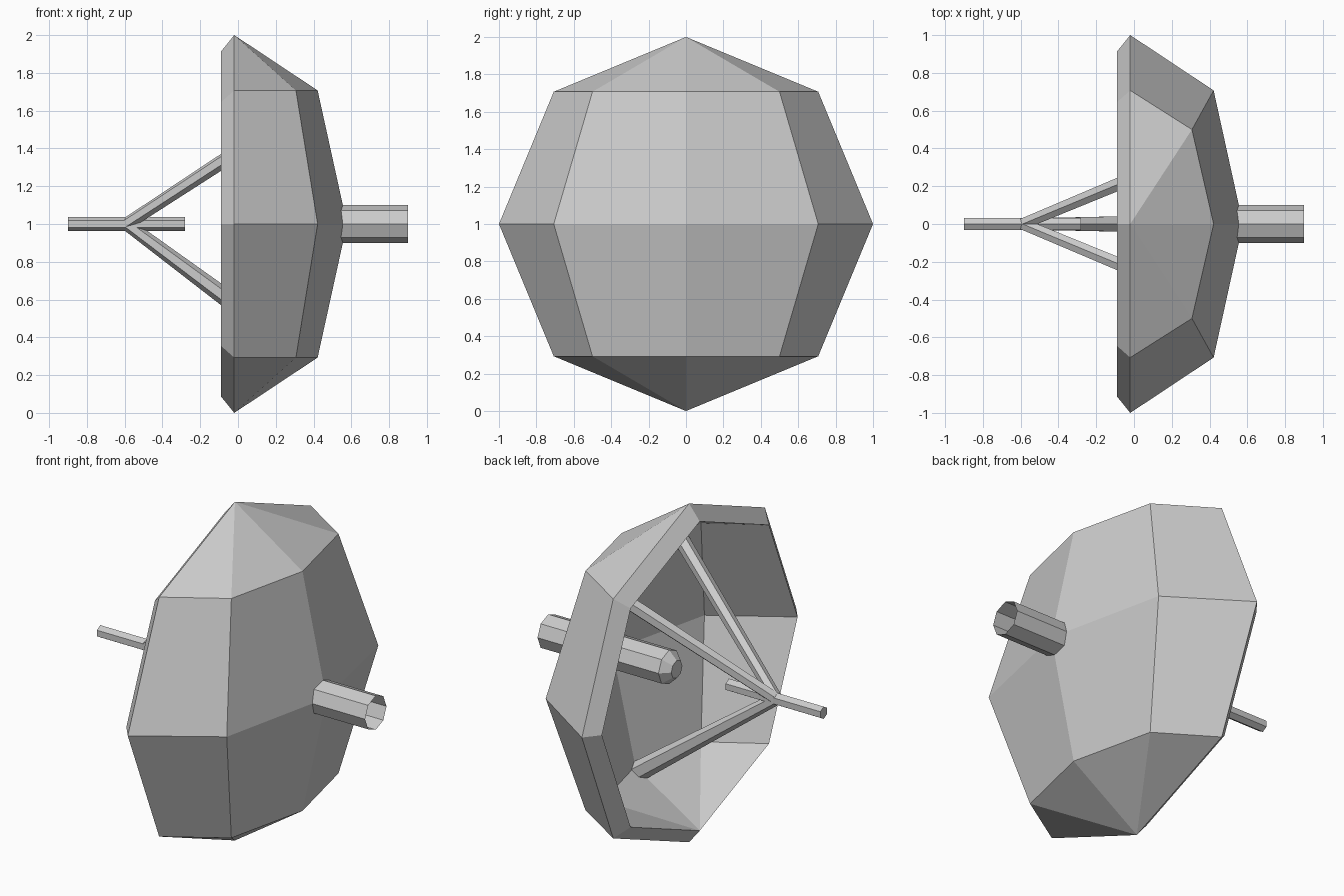
import bpy, bmesh
from math import sin, cos, pi
from mathutils import Vector

if "Cube" in bpy.data.objects:
    bpy.data.objects.remove(bpy.data.objects["Cube"])


def finish(name, bm):
    bmesh.ops.recalc_face_normals(bm, faces=bm.faces)
    me = bpy.data.meshes.new(name)
    bm.to_mesh(me)
    bm.free()
    ob = bpy.data.objects.new(name, me)
    bpy.context.collection.objects.link(ob)
    return ob


def tube(name, stations, sides, caps=(True, True)):
    """Sweep a regular polygon through (centre, radius) stations on one line."""
    axis = (Vector(stations[-1][0]) - Vector(stations[0][0])).normalized()
    side = axis.cross(Vector((0, 0, 1))).normalized()
    up = side.cross(axis)
    bm = bmesh.new()
    rings = []
    for c, r in stations:
        rings.append([bm.verts.new(Vector(c) + r * (sin(a) * side + cos(a) * up))
                      for a in (2 * pi * k / sides for k in range(sides))])
    for a, b in zip(rings, rings[1:]):
        for k in range(sides):
            n = (k + 1) % sides
            bm.faces.new((a[k], a[n], b[n], b[k]))
    if caps[0]:
        bm.faces.new(rings[0])
    if caps[1]:
        bm.faces.new(rings[-1])
    return finish(name, bm)


def half_sphere(bm, rim_x, depth, radius):
    """Flattened half sphere, poles on z; returns its rim loop."""
    top = bm.verts.new((rim_x, 0, 1 + radius))
    bottom = bm.verts.new((rim_x, 0, 1 - radius))
    rings = []
    for i in (1, 2, 3):
        lat = i * pi / 4
        ring = []
        for j in range(5):
            lon = j * pi / 4
            bulge = max(0, sin(lat) * sin(lon)) ** 0.87 if 0 < j < 4 else 0
            ring.append(bm.verts.new((rim_x + depth * bulge,
                                      radius * sin(lat) * cos(lon),
                                      1 + radius * cos(lat))))
        rings.append(ring)
    for j in range(4):
        bm.faces.new((top, rings[0][j], rings[0][j + 1]))
        bm.faces.new((bottom, rings[2][j + 1], rings[2][j]))
        for a, b in zip(rings, rings[1:]):
            bm.faces.new((a[j], b[j], b[j + 1], a[j + 1]))
    return [top] + [r[0] for r in rings] + [bottom] + [r[4] for r in reversed(rings)]


# Dish: outer and inner shells joined by a slanted lip
bm = bmesh.new()
outer = half_sphere(bm, -0.02, 0.597, 1.0)
inner = half_sphere(bm, -0.09, 0.57, 0.913)
for k in range(8):
    n = (k + 1) % 8
    bm.faces.new((outer[k], outer[n], inner[n], inner[k]))
finish("dish", bm)

# Hollow hub through the dish, open at the back, tapered closed end inside
tube("hub", [((0.9, 0, 1), 0.1), ((0.11, 0, 1), 0.1), ((0.06, 0, 1), 0.052)],
     8, caps=(False, True))

# Feed rod in front of the dish
tube("feed_rod", [((-0.9, 0, 1), 0.036), ((-0.28, 0, 1), 0.036)], 6)

# Tripod struts from the feed rod to the inside of the dish
apex = (-0.59, 0, 1)
for name, end, r in (("upper_strut_left", (0.3, 0.37, 1.58), 0.042),
                     ("upper_strut_right", (0.3, -0.37, 1.58), 0.042),
                     ("lower_strut", (0.34, 0, 0.31), 0.057)):
    tube(name, [(apex, 0.034), (end, r)], 6)
